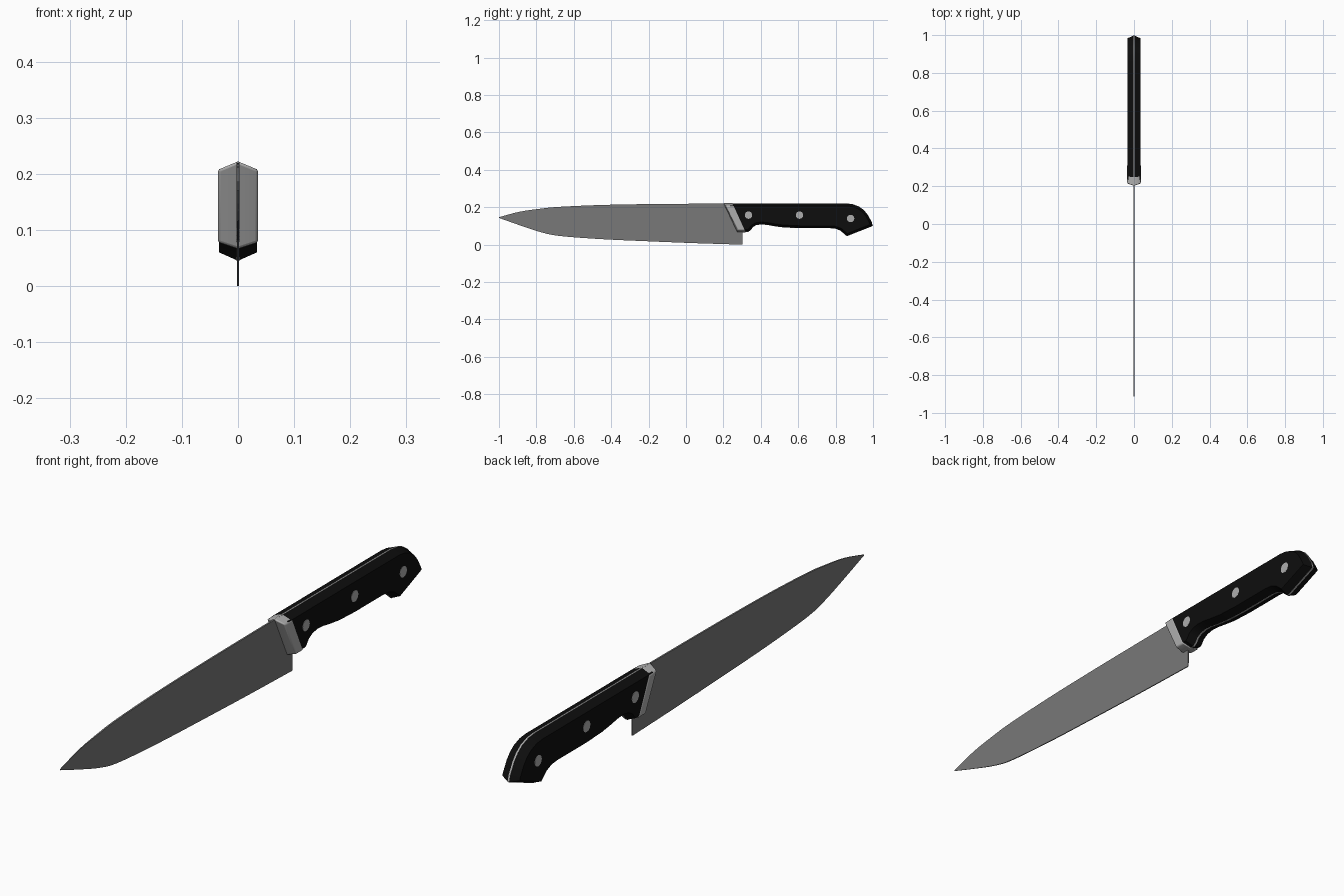
import bpy, bmesh, math
from mathutils import Vector

if "Cube" in bpy.data.objects:
    bpy.data.objects.remove(bpy.data.objects["Cube"])


def material(name, v):
    m = bpy.data.materials.new(name)
    m.diffuse_color = (v, v, v, 1)
    m.use_nodes = True
    m.node_tree.nodes["Principled BSDF"].inputs["Base Color"].default_value = m.diffuse_color
    return m


BLADE = material("blade steel", 0.19)
BRIGHT = material("bright steel", 0.42)
BLACK = material("black handle", 0.004)


def inset(profile, d):
    """Mitred inward offset of an anticlockwise (y, z) outline."""
    out = []
    for i, p in enumerate(profile):
        p, a, b = Vector(p), Vector(profile[i - 1]), Vector(profile[(i + 1) % len(profile)])
        e1, e2 = (p - a).normalized(), (b - p).normalized()
        n1, n2 = Vector((-e1.y, e1.x)), Vector((-e2.y, e2.x))
        out.append(tuple(p + (n1 + n2) * d / (1 + n1.dot(n2))))
    return out


def loft(name, layers, mat, angle=30):
    """Join (x, outline) layers along x and cap both ends."""
    bm = bmesh.new()
    rings = [[bm.verts.new((x, y, z)) for y, z in prof] for x, prof in layers]
    n = len(rings[0])
    for a, b in zip(rings, rings[1:]):
        for i in range(n):
            j = (i + 1) % n
            bm.faces.new((a[i], a[j], b[j], b[i]))
    bm.faces.new(rings[0])
    bm.faces.new(rings[-1])
    return finish(name, bm, mat, angle)


def finish(name, bm, mat, angle=30):
    bmesh.ops.recalc_face_normals(bm, faces=bm.faces)
    me = bpy.data.meshes.new(name)
    bm.to_mesh(me)
    bm.free()
    me.materials.append(mat)
    ob = bpy.data.objects.new(name, me)
    bpy.context.collection.objects.link(ob)
    bpy.ops.object.select_all(action='DESELECT')
    ob.select_set(True)
    bpy.context.view_layer.objects.active = ob
    bpy.ops.object.shade_smooth_by_angle(angle=math.radians(angle))
    return ob


def smooth(pts, steps=4):
    """Catmull-Rom curve through points."""
    p = [Vector(q) for q in pts]
    p = [2 * p[0] - p[1]] + p + [2 * p[-1] - p[-2]]
    out = []
    for a, b, c, d in zip(p, p[1:], p[2:], p[3:]):
        for k in range(steps):
            t = k / steps
            out.append(0.5 * (2 * b + (c - a) * t + (2 * a - 5 * b + 4 * c - d) * t * t
                              + (3 * b - a - 3 * c + d) * t ** 3))
    return out + [p[-2]]


# blade: spine and cutting edge curves, thinning towards edge and tip
spine = smooth([(-1, .147), (-.89, .176), (-.78, .192), (-.68, .202), (-.46, .212),
                (-.2, .217), (.05, .219), (.235, .220)])
edge = smooth([(-1, .143), (-.89, .104), (-.78, .068), (-.68, .047), (-.46, .030),
               (-.2, .018), (.05, .008), (.303, 0)])
bm = bmesh.new()
sections = []
for s, e in zip(spine, edge):
    k = min(1, .15 + (s.x + 1) / .3)
    sections.append([bm.verts.new(c) for c in (
        (-.003 * k, s.x, s.y), (.003 * k, s.x, s.y),
        (.0018 * k, e.x, e.y), (-.0018 * k, e.x, e.y))])
# heel corner rising behind the bolster
sections.append([bm.verts.new(c) for c in (
    (-.003, .26, .17), (.003, .26, .17), (.0025, .303, .085), (-.0025, .303, .085))])
for a, b in zip(sections, sections[1:]):
    for i in range(4):
        j = (i + 1) % 4
        bm.faces.new((a[i], a[j], b[j], b[i]))
bm.faces.new(sections[0])
bm.faces.new(sections[-1])
finish("blade", bm, BLADE)

# handle: outline anticlockwise in (y, z), chamfered towards both sides
outline = [(.215, .221), (.28, .072), (.333, .068), (.348, .080), (.358, .094), (.375, .104),
           (.40, .108), (.43, .106), (.47, .099), (.52, .092), (.61, .088), (.77, .088),
           (.80, .085), (.825, .075), (.845, .058), (.86, .045), (.999, .100), (.993, .122),
           (.970, .163), (.950, .186), (.925, .204), (.890, .217), (.855, .221)]
side = inset(outline, .013)
loft("handle_scales", [(-.034, side), (0, outline), (.034, side)], BLACK)
loft("tang", [(-.003, outline), (.003, outline)], BRIGHT)

# bolster: slanted collar with peaked top and bottom
collar = [(.200, .222), (.274, .066), (.322, .066), (.250, .222)]
collar_side = [(.213, .207), (.276, .078), (.316, .078), (.257, .207)]
bolster = loft("bolster", [(-.036, collar_side), (0, collar), (.036, collar_side)], BRIGHT, 50)
bev = bolster.modifiers.new("soft edges", 'BEVEL')
bev.width, bev.segments = .005, 3
bev.limit_method, bev.angle_limit = 'ANGLE', math.radians(52)

# rivets through the handle
for i, (y, z) in enumerate([(.334, .158), (.607, .158), (.880, .140)]):
    circle = [(y + .02 * math.cos(a * math.tau / 16), z + .02 * math.sin(a * math.tau / 16))
              for a in range(16)]
    loft(f"rivet_{i + 1}", [(-.0348, circle), (.0348, circle)], BRIGHT)
